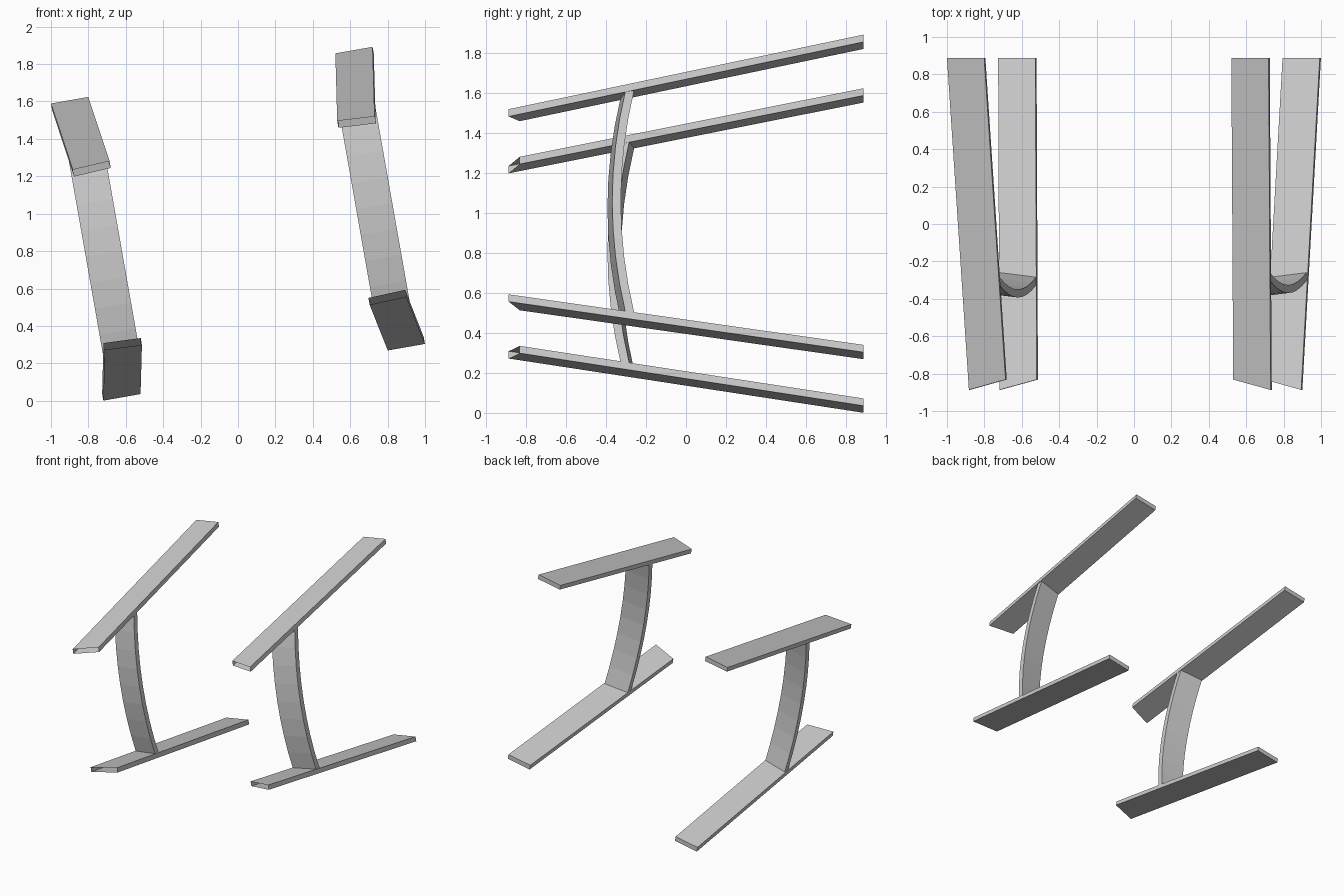
import bpy, bmesh
from math import radians
from mathutils import Matrix

if "Cube" in bpy.data.objects:
    bpy.data.objects.remove(bpy.data.objects["Cube"])

# The mirrored pair of frames is tilted as a whole about the y axis
TILT = Matrix.Translation((0, 0, 0.945)) @ Matrix.Rotation(radians(-10), 4, 'Y')


def loft(name, sections, side, cap_back=False):
    """Join four-sided sections into a tube; side mirrors it in x."""
    bm = bmesh.new()
    rings = [[bm.verts.new((side * x, y, z)) for x, y, z in s] for s in sections]
    for a, b in zip(rings, rings[1:]):
        for i in range(4):
            j = (i + 1) % 4
            bm.faces.new((a[i], a[j], b[j], b[i]))
    if cap_back:
        bm.faces.new(rings[-1])
    bmesh.ops.recalc_face_normals(bm, faces=bm.faces)
    bm.transform(TILT)
    mesh = bpy.data.meshes.new(name)
    bm.to_mesh(mesh)
    bm.free()
    obj = bpy.data.objects.new(name, mesh)
    bpy.context.collection.objects.link(obj)
    return obj


def bar(name, side, z_front, z_back, thick=0.037):
    """Sloped bar, open at its oblique front end and closed at the back."""
    slope = (z_back - z_front) / 1.775
    z_in = z_front + slope * 0.055          # inner front corner sits further back
    front = [(0.819, -0.887, z_front), (0.618, -0.832, z_in),
             (0.618, -0.832, z_in + thick), (0.819, -0.887, z_front + thick)]
    back = [(0.873, 0.888, z_back), (0.671, 0.888, z_back),
            (0.671, 0.888, z_back + thick), (0.873, 0.888, z_back + thick)]
    loft(name, [front, back], side, cap_back=True)


def post(name, side, z0=-0.594, z1=0.53, steps=8):
    """Forward-bowed flat post, turned slightly so its outer edge lies back."""
    sections = []
    for i in range(steps + 1):
        t = i / steps
        bow = 0.066 * 4 * t * (1 - t)
        z = z0 + (z1 - z0) * t
        y_in, y_out = -0.284 - bow, -0.260 - bow
        sections.append([(0.832, y_out, z), (0.636, y_in, z),
                         (0.636, y_in - 0.043, z), (0.832, y_out - 0.043, z)])
    loft(name, sections, side)


# Left and right frames: top bar, bottom bar, curved post
for label, side in (("left", -1), ("right", 1)):
    bar(label + "_top_bar", side, 0.402, 0.771)
    bar(label + "_bottom_bar", side, -0.539, -0.805)
    post(label + "_curved_post", side)
